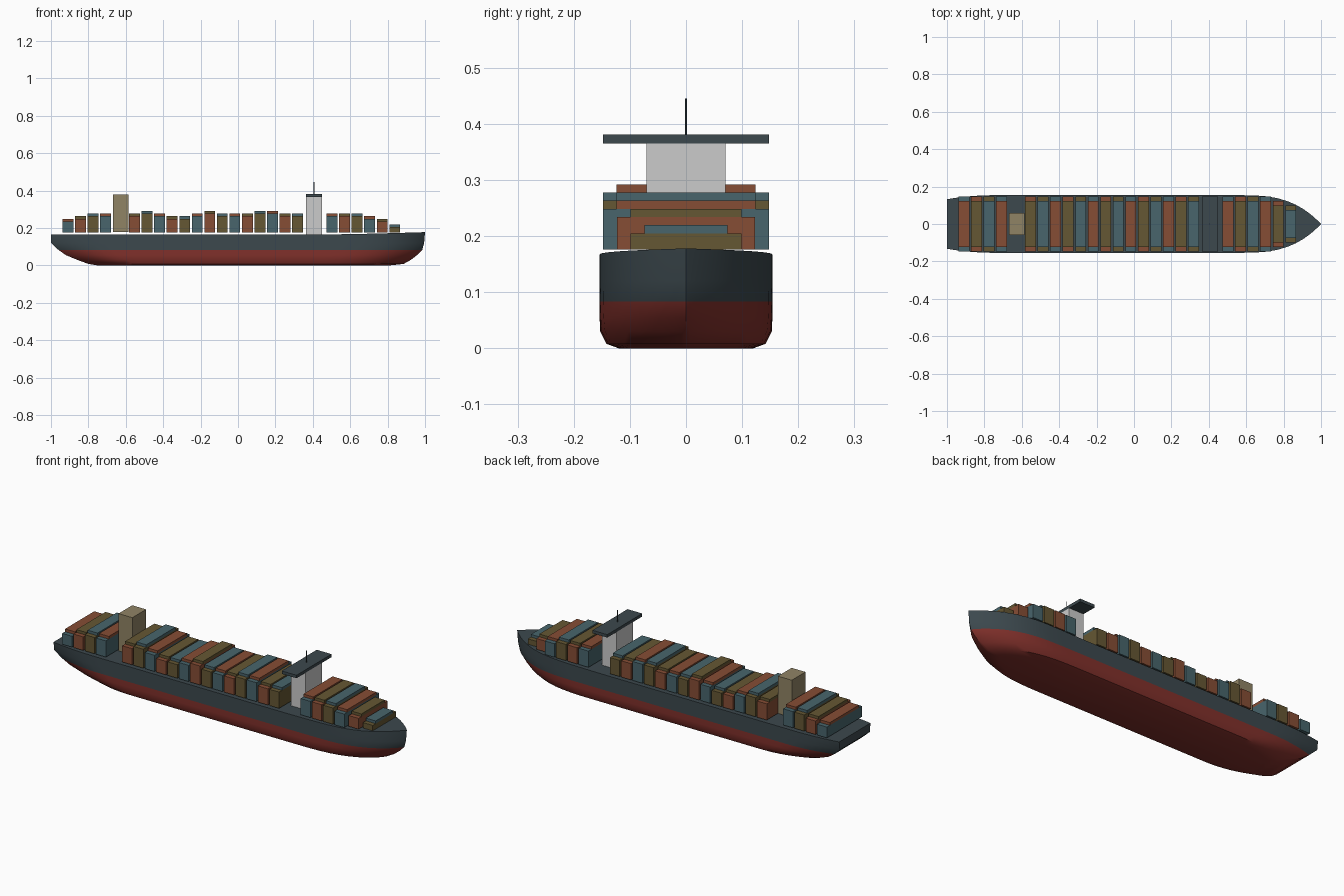
import bpy, bmesh, math

if "Cube" in bpy.data.objects:
    bpy.data.objects.remove(bpy.data.objects["Cube"])


def material(name, rgb):
    m = bpy.data.materials.new(name)
    m.diffuse_color = (*rgb, 1)
    m.use_nodes = True
    m.node_tree.nodes["Principled BSDF"].inputs["Base Color"].default_value = m.diffuse_color
    return m


DARK = material("dark_paint", (0.045, 0.065, 0.075))
RED = material("red_paint", (0.22, 0.03, 0.024))
TAN = material("tan_paint", (0.28, 0.23, 0.13))
CARGO = [material("rust_cargo", (0.24, 0.075, 0.035)),
         material("olive_cargo", (0.13, 0.095, 0.033)),
         material("teal_cargo", (0.065, 0.13, 0.15))]


def box(name, x0, x1, half_y, z0, z1, mat=None):
    bpy.ops.mesh.primitive_cube_add(size=1, location=((x0 + x1) / 2, 0, (z0 + z1) / 2))
    ob = bpy.context.object
    ob.name = name
    ob.scale = (x1 - x0, 2 * half_y, z1 - z0)
    bpy.ops.object.transform_apply(location=False, rotation=False, scale=True)
    if mat:
        ob.data.materials.append(mat)
    return ob


# Hull waterlines: z, stern x, bow x, half beam, stern width ratio, bow fullness
LINES = [(0.0, -0.75, 0.81, 0.120, 0.55, 0.75),
         (0.008, -0.80, 0.885, 0.142, 0.60, 0.78),
         (0.03, -0.86, 0.925, 0.153, 0.65, 0.82),
         (0.055, -0.92, 0.957, 0.154, 0.70, 0.87),
         (0.083, -0.96, 0.985, 0.154, 0.76, 0.92),
         (0.12, -1.0, 0.995, 0.154, 0.82, 0.96),
         (0.165, -1.0, 1.0, 0.154, 0.86, 1.0)]
WATER = 4
STATIONS = 36


def hull_point(line, u):
    z, stern, bow, beam, ratio, full = line
    x = stern + (bow - stern) * (1 - math.cos(math.pi * u)) / 2
    s = min(1, max(0, (bow - x) / 0.45))
    a = min(1, (x - stern) / 0.25)
    y = beam * (1 - (1 - s) ** 3.1) ** full * (1 - (1 - ratio) * (1 - a) ** 2)
    if z > 0.16:
        z += 0.013 * max(0, (x - 0.4) / 0.6) ** 1.5
    return x, y, z


bm = bmesh.new()
rings = []
for i in range(STATIONS + 1):
    pts = [hull_point(l, i / STATIONS) for l in LINES]
    rings.append(([bm.verts.new(p) for p in pts],
                  [bm.verts.new((x, -y, z)) for x, y, z in pts]))


def face(verts, row):
    bm.faces.new(verts).material_index = 1 if row < WATER else 0


top = len(LINES) - 1
for (p0, n0), (p1, n1) in zip(rings, rings[1:]):
    for r in range(top):
        face((p0[r], p0[r + 1], p1[r + 1], p1[r]), r)
        face((n0[r], n1[r], n1[r + 1], n0[r + 1]), r)
    face((p0[0], p1[0], n1[0], n0[0]), 0)
    face((p0[top], n0[top], n1[top], p1[top]), top)
# Stern closure
p, n = rings[0]
for r in range(top):
    face((p[r], n[r], n[r + 1], p[r + 1]), r)
bmesh.ops.remove_doubles(bm, verts=bm.verts, dist=0.0001)
bmesh.ops.recalc_face_normals(bm, faces=bm.faces)
me = bpy.data.meshes.new("hull")
bm.to_mesh(me)
bm.free()
hull = bpy.data.objects.new("hull", me)
bpy.context.collection.objects.link(hull)
me.materials.append(DARK)
me.materials.append(RED)
bpy.context.view_layer.objects.active = hull
hull.select_set(True)
bpy.ops.object.shade_smooth_by_angle(angle=math.radians(35))

# Container bays: a wide lower stack and a narrower, one tier taller stack
PITCH, TIER, BASE = 0.067, 0.0145, 0.176
centres = ([-0.909 + PITCH * i for i in range(4)]
           + [-0.553 + PITCH * i for i in range(14)]
           + [0.503 + PITCH * i for i in range(6)])
TIERS = [5, 6, 7, 7, 7, 8, 7, 6, 6, 7, 8, 7, 7, 7, 8, 8, 7, 7, 7, 7, 7, 6, 5, 3]
for i, (x, tiers) in enumerate(zip(centres, TIERS)):
    half = {22: 0.123, 23: 0.0985}.get(i, 0.148)
    box(f"container_lower_{i}", x - 0.029, x + 0.029, half,
        BASE, BASE + TIER * (tiers - 1), CARGO[(i - 1) % 3])
    box(f"container_upper_{i}", x - 0.029, x + 0.029, half - 0.0245,
        BASE + TIER * (tiers - 1), BASE + TIER * tiers, CARGO[i % 3])

# Funnel casing, accommodation tower, bridge wings and mast
box("funnel", -0.667, -0.585, 0.058, 0.178, 0.378, TAN)
box("accommodation_tower", 0.363, 0.45, 0.07, 0.165, 0.365)
box("bridge_wings", 0.363, 0.45, 0.148, 0.365, 0.381, DARK)
bpy.ops.mesh.primitive_cylinder_add(vertices=8, radius=0.0018, depth=0.064,
                                    location=(0.406, 0, 0.413))
mast = bpy.context.object
mast.name = "mast"
mast.data.materials.append(DARK)
